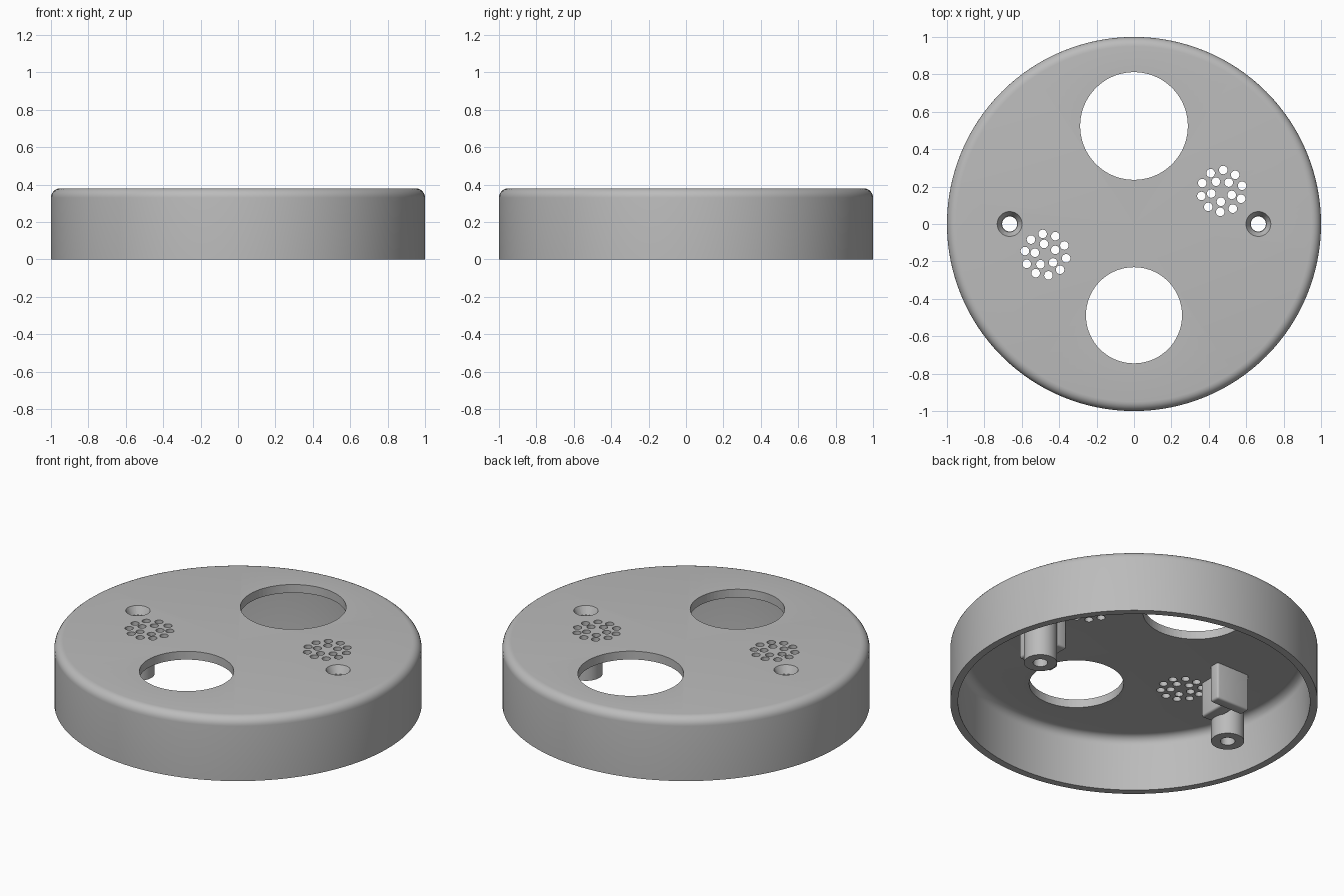
import bpy, bmesh
from math import sin, cos, pi, radians
from mathutils import Matrix, Vector

cube = bpy.data.objects.get("Cube")
if cube:
    bpy.data.objects.remove(cube, do_unlink=True)

grey = bpy.data.materials.new("matte_grey")
grey.use_nodes = True
COLOUR = (0.5, 0.5, 0.5, 1)
grey.diffuse_color = COLOUR
grey.node_tree.nodes["Principled BSDF"].inputs["Base Color"].default_value = COLOUR

TOP, CEILING, WALL, FILLET = 0.38, 0.33, 0.042, 0.05
BOSS_X, BOSS_R, BORE_R, SINK_R = 0.665, 0.09, 0.04, 0.067


def finish(name, bm):
    bmesh.ops.recalc_face_normals(bm, faces=bm.faces)
    mesh = bpy.data.meshes.new(name)
    bm.to_mesh(mesh)
    bm.free()
    mesh.materials.append(grey)
    obj = bpy.data.objects.new(name, mesh)
    bpy.context.collection.objects.link(obj)
    return obj


def smooth(obj):
    bpy.ops.object.select_all(action='DESELECT')
    obj.select_set(True)
    bpy.context.view_layer.objects.active = obj
    bpy.ops.object.shade_smooth_by_angle(angle=radians(35))


def lathe(name, profile, steps, closed=False):
    """Spin (radius, height) points round the z axis."""
    bm = bmesh.new()
    verts = [bm.verts.new((r, 0, z)) for r, z in profile]
    edges = [bm.edges.new(pair) for pair in zip(verts, verts[1:])]
    if closed:
        edges.append(bm.edges.new((verts[-1], verts[0])))
    bmesh.ops.spin(bm, geom=verts + edges, axis=(0, 0, 1), cent=(0, 0, 0),
                   angle=2 * pi, steps=steps)
    bmesh.ops.remove_doubles(bm, verts=bm.verts, dist=1e-5)
    return finish(name, bm)


def corner(r, z, radius, steps=6):
    """Quarter circle from the wall up and over to the flat."""
    return [(r - radius + radius * cos(i * pi / 2 / steps),
             z - radius + radius * sin(i * pi / 2 / steps)) for i in range(steps + 1)]


# Cup-shaped housing, rounded inside and out
inner = corner(1 - WALL, CEILING, FILLET)[::-1]
outer = corner(1, TOP, FILLET)
housing = lathe("housing", [(0, CEILING)] + inner + [(1 - WALL, 0), (1, 0)]
                + outer + [(0, TOP)], 128)

# Cutter for all openings
cut = bmesh.new()


def drill(x, y, r, segments, r_top=None):
    low, high = CEILING - 0.02, TOP + 0.02
    bmesh.ops.create_cone(cut, cap_ends=True, segments=segments, radius1=r,
                          radius2=r_top or r, depth=high - low,
                          matrix=Matrix.Translation((x, y, (low + high) / 2)))


# Two large openings
drill(0, 0.524, 0.288, 72)
drill(0, -0.488, 0.257, 72)

# Round grilles: ten holes outside, five inside
for cx, cy, start in ((0.469, 0.177, 50), (-0.473, -0.164, 26)):
    for count, radius in ((10, 0.112), (5, 0.058)):
        for i in range(count):
            a = radians(start) + 2 * pi * i / count
            drill(cx + radius * cos(a), cy + radius * sin(a), 0.023, 20)

# Countersunk screw holes
for side in (-1, 1):
    drill(side * BOSS_X, 0, BORE_R - 0.01, 32, SINK_R + 0.01)

cutter = finish("hole_cutter", cut)
cutter.hide_render = True
boolean = housing.modifiers.new("holes", 'BOOLEAN')
boolean.operation = 'DIFFERENCE'
boolean.solver = 'EXACT'
boolean.object = cutter
smooth(housing)
bpy.ops.object.modifier_apply(modifier=boolean.name)
bpy.data.objects.remove(cutter, do_unlink=True)
smooth(housing)


def block(name, low, high, side):
    """Softly bevelled block, turned half round for the other side."""
    low, high = Vector(low), Vector(high)
    bm = bmesh.new()
    bmesh.ops.create_cube(bm, size=1, matrix=Matrix.Translation((low + high) / 2)
                          @ Matrix.Diagonal((*(high - low), 1)))
    bmesh.ops.bevel(bm, geom=bm.edges[:], offset=0.012, segments=3,
                    profile=0.5, affect='EDGES')
    obj = finish(name, bm)
    if side > 0:
        obj.rotation_euler.z = pi
    smooth(obj)


# Screw bosses with their support ribs and locating plates
root = CEILING + 0.015
for side, label in ((-1, "right"), (1, "left")):
    boss = lathe(label + "_screw_boss",
                 [(BORE_R, 0), (BOSS_R, 0), (BOSS_R, CEILING + 0.005),
                  (BORE_R, CEILING + 0.005)], 40, closed=True)
    boss.location.x = side * BOSS_X
    smooth(boss)
    block(label + "_boss_rib", (-0.6, -0.05, 0.12), (-0.52, 0.15, root), side)
    block(label + "_locating_plate", (-0.66, 0.12, 0.11), (-0.44, 0.185, root), side)
